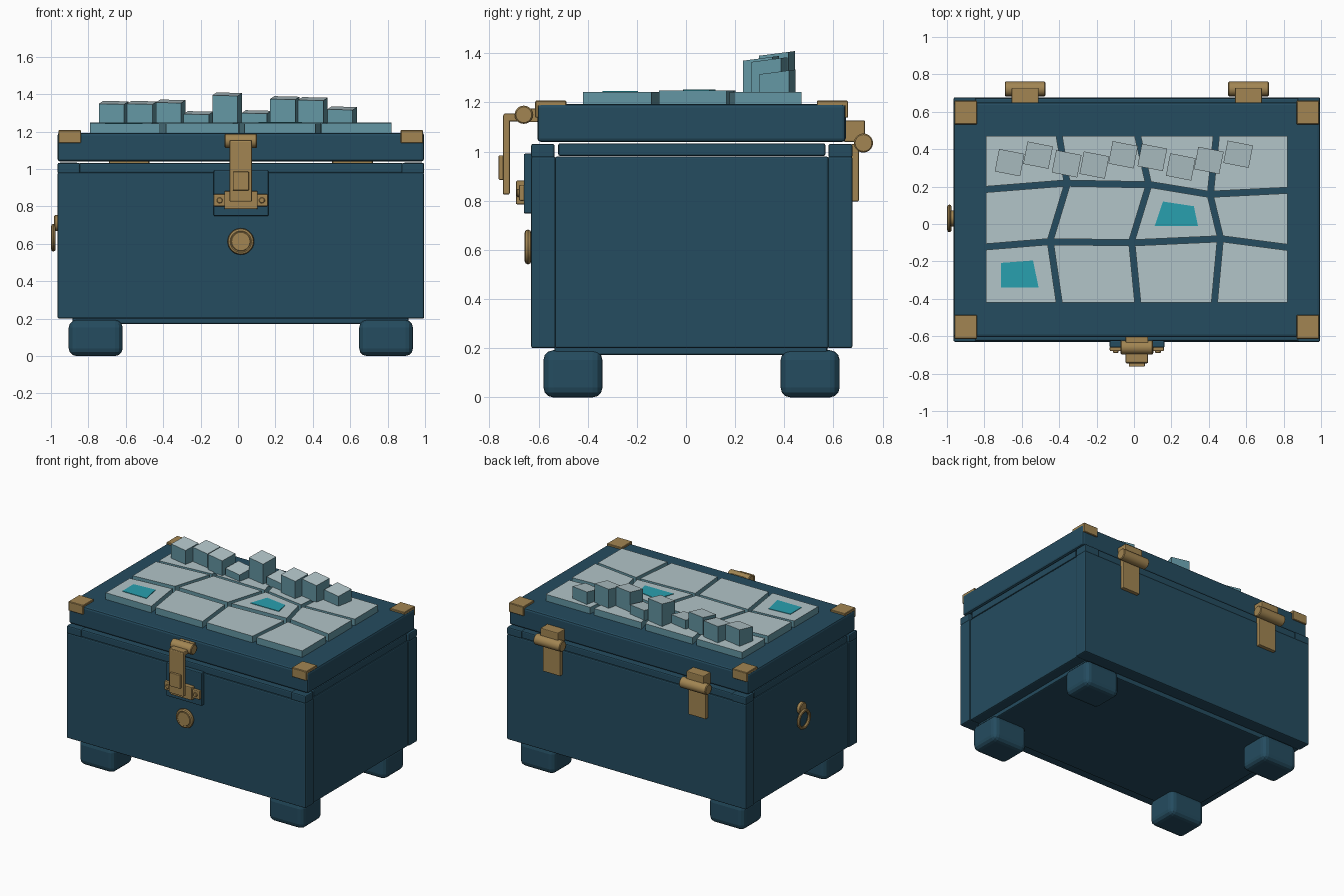
import bpy, bmesh, math
from mathutils import Vector, Matrix

if "Cube" in bpy.data.objects:
    bpy.data.objects.remove(bpy.data.objects["Cube"])


def material(name, rgb):
    m = bpy.data.materials.new(name)
    m.diffuse_color = (*rgb, 1)
    m.use_nodes = True
    m.node_tree.nodes["Principled BSDF"].inputs["Base Color"].default_value = m.diffuse_color
    return m


NAVY = material("dark blue wood", (0.018, 0.072, 0.115))
BRASS = material("brass", (0.36, 0.235, 0.085))
STONE = material("blue stone side", (0.127, 0.305, 0.366))
FROST = material("pale stone top", (0.445, 0.555, 0.58))
CYAN = material("bright cyan", (0.022, 0.35, 0.43))
CX, CY = 0.015, 0.023          # centre of the chest body


def finish(bm, name, mats, smooth=False):
    bmesh.ops.recalc_face_normals(bm, faces=bm.faces)
    if len(mats) > 1:          # upward faces take the second colour
        for f in bm.faces:
            f.normal_update()
            f.material_index = int(f.normal.z > 0.5)
    me = bpy.data.meshes.new(name)
    bm.to_mesh(me)
    bm.free()
    for m in mats:
        me.materials.append(m)
    ob = bpy.data.objects.new(name, me)
    bpy.context.collection.objects.link(ob)
    if smooth:
        bpy.context.view_layer.objects.active = ob
        ob.select_set(True)
        bpy.ops.object.shade_smooth_by_angle(angle=math.radians(40))
        ob.select_set(False)
    return ob


def box(name, x, y, z, mat=NAVY, bevel=0.008, seg=2):
    bm = bmesh.new()
    size = [b - a for a, b in (x, y, z)]
    mid = [(a + b) / 2 for a, b in (x, y, z)]
    bmesh.ops.create_cube(bm, size=1, matrix=Matrix.Translation(mid) @ Matrix.Diagonal((*size, 1)))
    if bevel:
        bmesh.ops.bevel(bm, geom=bm.edges[:], offset=bevel, segments=seg, profile=0.5, affect='EDGES')
    return finish(bm, name, [mat])


def rod(name, centre, axis, radius, length, mat=BRASS, sides=20, bevel=0.005):
    bm = bmesh.new()
    turn = Vector((0, 0, 1)).rotation_difference(Vector(axis)).to_matrix().to_4x4()
    bmesh.ops.create_cone(bm, cap_ends=True, segments=sides, radius1=radius, radius2=radius,
                          depth=length, matrix=Matrix.Translation(centre) @ turn)
    caps = {e for f in bm.faces if len(f.verts) > 4 for e in f.edges}
    bmesh.ops.bevel(bm, geom=list(caps), offset=bevel, segments=1, affect='EDGES')
    return finish(bm, name, [mat], True)


def ring(name, centre, axis, major, minor, n=28, k=8):
    bm = bmesh.new()
    turn = Vector((0, 0, 1)).rotation_difference(Vector(axis)).to_matrix()
    rows = []
    for i in range(n):
        a = math.tau * i / n
        row = []
        for j in range(k):
            b = math.tau * j / k
            r = major + minor * math.cos(b)
            p = turn @ Vector((r * math.cos(a), r * math.sin(a), minor * math.sin(b)))
            row.append(bm.verts.new(p + Vector(centre)))
        rows.append(row)
    for i in range(n):
        p, q = rows[i], rows[(i + 1) % n]
        for j in range(k):
            bm.faces.new((p[j], q[j], q[(j + 1) % k], p[(j + 1) % k]))
    return finish(bm, name, [BRASS], True)


def prism(name, pts, z0, z1, mats, lean=0.0):
    """Extruded outline; lean raises the top towards the back."""
    bm = bmesh.new()
    y0 = min(p[1] for p in pts)
    low = [bm.verts.new((x, y, z0)) for x, y in pts]
    top = [bm.verts.new((x, y, z1 + lean * (y - y0))) for x, y in pts]
    bm.faces.new(low[::-1])
    bm.faces.new(top)
    n = len(pts)
    for i in range(n):
        j = (i + 1) % n
        bm.faces.new((low[i], low[j], top[j], top[i]))
    return finish(bm, name, mats)


# Chest body: base, thick front and back boards, inset end panels
box("base", (-0.885, 0.912), (-0.535, 0.575), (0.172, 0.215))
box("front_board", (-0.965, 0.995), (-0.63, -0.53), (0.2, 0.98))
box("back_board", (-0.965, 0.995), (0.577, 0.677), (0.2, 0.98))
for side, tag in ((-1, "left"), (1, "right")):
    x = sorted((CX + side * 0.87, CX + side * 0.973))
    box(tag + "_end_panel", x, (-0.533, 0.58), (0.2, 0.98))
    box(tag + "_rim", x, (-0.52, 0.567), (0.982, 1.034))
    # Rim corner blocks
    box(tag + "_front_rim_corner", sorted((CX + side * 0.86, CX + side * 0.98)), (-0.63, -0.535), (0.975, 1.032))
    box(tag + "_back_rim_corner", sorted((CX + side * 0.86, CX + side * 0.98)), (0.58, 0.677), (0.975, 1.032))
box("front_rim", (-0.85, 0.88), (-0.625, -0.54), (0.978, 1.032))
box("back_rim", (-0.85, 0.88), (0.587, 0.672), (0.978, 1.032))

# Feet
for x in ((-0.905, -0.617), (0.648, 0.935)):
    for y in ((-0.58, -0.34), (0.385, 0.625)):
        box("foot", x, y, (0, 0.192), bevel=0.04, seg=3)

# Lid with brass corner caps
box("lid", (-0.965, 0.995), (-0.605, 0.65), (1.04, 1.193), bevel=0.014)
for sx in (-1, 1):
    x = sorted((CX + sx * 0.855, CX + sx * 0.975))
    for sy in (-1, 1):
        box("corner_cap_top", x, sorted((CY + sy * 0.51, CY + sy * 0.636)), (1.185, 1.207), BRASS, 0.003, 1)
        box("corner_cap_face", x, sorted((CY + sy * 0.622, CY + sy * 0.637)), (1.138, 1.205), BRASS, 0.003, 1)

# Irregular stone paving on the lid
GRID = [
    [(-0.79, -0.42), (-0.40, -0.42), (0.02, -0.42), (0.43, -0.42), (0.82, -0.42)],
    [(-0.79, -0.122), (-0.445, -0.095), (-0.01, -0.10), (0.46, -0.08), (0.82, -0.125)],
    [(-0.79, 0.185), (-0.36, 0.218), (0.075, 0.21), (0.41, 0.16), (0.82, 0.18)],
    [(-0.79, 0.47), (-0.40, 0.47), (0.02, 0.47), (0.44, 0.47), (0.82, 0.47)],
]
GAP = 0.016
for r in range(3):
    for c in range(4):
        x0, x1 = GAP * (c > 0), -GAP * (c < 3)
        y0, y1 = GAP * (r > 0), -GAP * (r < 2)
        corners = ((GRID[r][c], x0, y0), (GRID[r][c + 1], x1, y0),
                   (GRID[r + 1][c + 1], x1, y1), (GRID[r + 1][c], x0, y1))
        prism("paving_tile", [(p[0] + dx, p[1] + dy) for p, dx, dy in corners],
              1.185, 1.248 if r == 1 else 1.242, [STONE, FROST])

# Cyan inlays
prism("front_inlay", [(-0.71, -0.34), (-0.51, -0.34), (-0.54, -0.195), (-0.71, -0.208)], 1.24, 1.246, [CYAN])
prism("middle_inlay", [(0.11, -0.012), (0.342, -0.01), (0.32, 0.095), (0.155, 0.12)], 1.246, 1.252, [CYAN])

# Row of stone blocks: x, y, front height
BLOCKS = [(-0.665, 0.328, 1.345), (-0.513, 0.368, 1.345), (-0.36, 0.322, 1.352), (-0.212, 0.315, 1.29),
          (-0.058, 0.37, 1.39), (0.098, 0.356, 1.295), (0.25, 0.305, 1.37), (0.4, 0.34, 1.365), (0.557, 0.373, 1.315)]
turn = Matrix.Rotation(math.radians(-11), 2)
for x, y, h in BLOCKS:
    pts = [turn @ Vector((sx * 0.069, sy * 0.061)) for sx, sy in ((-1, -1), (1, -1), (1, 1), (-1, 1))]
    prism("stone_block", [(x + p.x, y + p.y) for p in pts], 1.235, h, [STONE, FROST], 0.13)

# Front latch
box("latch_backplate", (-0.13, 0.163), (-0.66, -0.625), (0.748, 0.992), NAVY, 0.006)
box("latch_mount", (-0.073, 0.105), (-0.692, -0.655), (0.785, 0.882), BRASS, 0.006)
for s in (-1, 1):
    box("latch_lug", sorted((CX + s * 0.08, CX + s * 0.145)), (-0.68, -0.655), (0.8, 0.865), BRASS, 0.006)
    rod("latch_bolt", (CX + s * 0.113, -0.681, 0.832), (0, 1, 0), 0.016, 0.016, sides=10, bevel=0.003)
box("latch_strap", (-0.045, 0.075), (-0.745, -0.717), (0.825, 1.15), BRASS, 0.006)
box("latch_arm", (-0.045, 0.075), (-0.742, -0.66), (1.123, 1.155), BRASS, 0.006)
box("latch_pad", (-0.028, 0.058), (-0.762, -0.742), (0.885, 0.985), BRASS, 0.004)
rod("latch_barrel", (CX, -0.66, 1.15), (1, 0, 0), 0.037, 0.175)
box("latch_lid_plate", (-0.045, 0.075), (-0.64, -0.603), (1.12, 1.175), BRASS, 0.004)

# Round keyhole boss
rod("front_boss", (CX, -0.641, 0.612), (0, 1, 0), 0.054, 0.034)
ring("front_boss_rim", (CX, -0.643, 0.612), (0, 1, 0), 0.057, 0.014)

# Pull ring on the left end
ring("pull_ring", (-0.987, 0.03, 0.632), (1, 0, 0), 0.062, 0.012)
rod("pull_ring_mount", (-0.969, 0.03, 0.71), (1, 0, 0), 0.043, 0.03)

# Back hinges
for s in (-1, 1):
    x = CX + s * 0.597
    rod("hinge_barrel", (x, 0.722, 1.035), (1, 0, 0), 0.039, 0.218)
    box("hinge_upper_leaf", (x - 0.072, x + 0.072), (0.64, 0.728), (1.04, 1.127), BRASS, 0.005)
    box("hinge_lower_leaf", (x - 0.072, x + 0.072), (0.67, 0.703), (0.797, 1.03), BRASS, 0.005)
